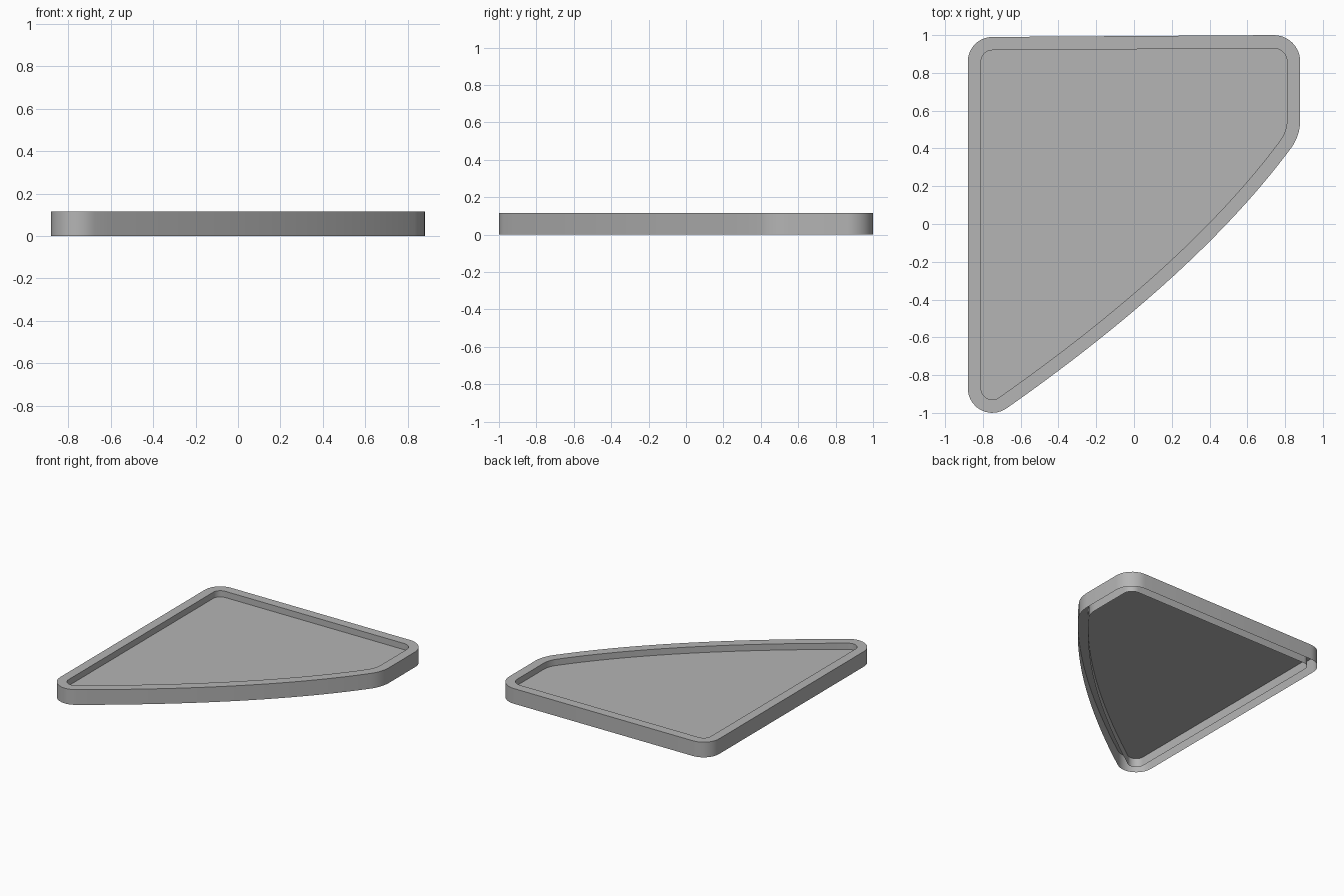
import bpy, bmesh, math
from mathutils import Vector

cube = bpy.data.objects.get("Cube")
if cube:
    bpy.data.objects.remove(cube, do_unlink=True)

HEIGHT = 0.115    # rim height
RIM = 0.07        # rim width
FLOOR_Z = 0.068   # recessed panel level

grey = bpy.data.materials.new("mid_grey")
grey.use_nodes = True
colour = (0.46, 0.46, 0.46, 1)
grey.diffuse_color = colour
grey.node_tree.nodes["Principled BSDF"].inputs["Base Color"].default_value = colour


def arc(cx, cy, radius, start, end, steps=10):
    """Rounded corner as (point, outward normal) pairs."""
    result = []
    for i in range(steps + 1):
        a = math.radians(start + (end - start) * i / steps)
        n = Vector((math.cos(a), math.sin(a)))
        result.append((Vector((cx, cy)) + n * radius, n))
    return result


def bow(p0, p1, p2, steps=28):
    """Interior of a quadratic curve as (point, outward normal) pairs."""
    result = []
    for i in range(1, steps):
        t = i / steps
        p = p0 * (1 - t) ** 2 + p1 * 2 * t * (1 - t) + p2 * t * t
        d = ((p1 - p0) * (1 - t) + (p2 - p1) * t).normalized()
        result.append((p, Vector((d.y, -d.x))))
    return result


def make_object(name, bm):
    mesh = bpy.data.meshes.new(name)
    bm.to_mesh(mesh)
    bm.free()
    mesh.materials.append(grey)
    obj = bpy.data.objects.new(name, mesh)
    bpy.context.collection.objects.link(obj)
    return obj


# Outline, counter-clockwise: three tight corners, one soft corner, one bowed side
front_corner = arc(-0.75, -0.87, 0.13, 180, 305)
side_corner = arc(0.63, 0.55, 0.25, -36.5, 0)
bowed_side = bow(front_corner[-1][0], Vector((0.336, -0.267)), side_corner[0][0])
outline = (front_corner + bowed_side + side_corner
           + arc(0.74, 0.86, 0.14, 0, 90.4) + arc(-0.75, 0.86, 0.13, 90.4, 180))

# Rim: outer wall, flat top and inner wall, hollow underneath
bm = bmesh.new()
rings = []
for inset, z in ((0, 0), (0, HEIGHT), (RIM, HEIGHT), (RIM, 0)):
    rings.append([bm.verts.new((*(p - n * inset), z)) for p, n in outline])
count = len(outline)
for low, high in zip(rings, rings[1:]):
    for i in range(count):
        j = (i + 1) % count
        bm.faces.new((low[i], low[j], high[j], high[i]))
rim = make_object("rim", bm)

# Recessed floor panel
bm = bmesh.new()
bm.faces.new([bm.verts.new((*(p - n * RIM), FLOOR_Z)) for p, n in outline])
make_object("floor_panel", bm)

bpy.ops.object.select_all(action='DESELECT')
rim.select_set(True)
bpy.context.view_layer.objects.active = rim
bpy.ops.object.shade_smooth_by_angle(angle=math.radians(35))
